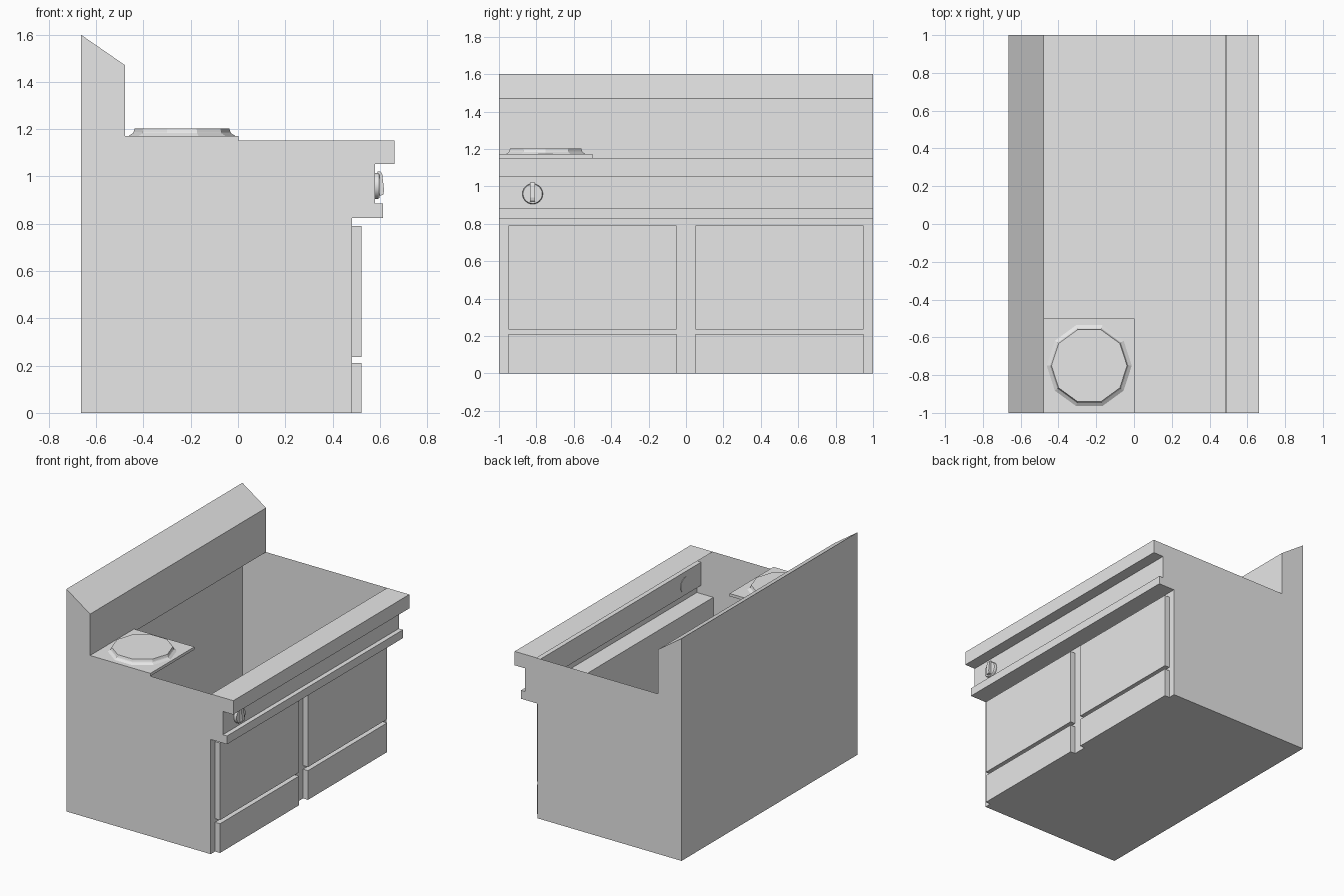
import bpy, bmesh, math
from mathutils import Matrix

if "Cube" in bpy.data.objects:
    bpy.data.objects.remove(bpy.data.objects["Cube"])

grey = bpy.data.materials.new("plain_grey")
grey.diffuse_color = (0.8, 0.8, 0.8, 1)
grey.use_nodes = True
grey.node_tree.nodes["Principled BSDF"].inputs["Base Color"].default_value = grey.diffuse_color


def finish(name, bm):
    me = bpy.data.meshes.new(name)
    bm.to_mesh(me)
    bm.free()
    me.materials.append(grey)
    ob = bpy.data.objects.new(name, me)
    bpy.context.collection.objects.link(ob)
    return ob


def extrude_profile(name, pts, y0, y1, skip=()):
    """Clockwise x-z outline swept along y; segments listed in skip stay open."""
    bm = bmesh.new()
    a = [bm.verts.new((x, y0, z)) for x, z in pts]
    b = [bm.verts.new((x, y1, z)) for x, z in pts]
    n = len(pts)
    bm.faces.new(a[::-1])
    bm.faces.new(b)
    for i in range(n):
        if i not in skip:
            j = (i + 1) % n
            bm.faces.new((a[i], a[j], b[j], b[i]))
    return finish(name, bm)


def box(name, x0, x1, y0, y1, z0, z1):
    return extrude_profile(name, [(x0, z0), (x0, z1), (x1, z1), (x1, z0)], y0, y1)


def lathe(name, rings, sides, matrix):
    """Capped stack of (radius, height) rings."""
    bm = bmesh.new()
    loops = []
    for r, h in rings:
        loops.append([bm.verts.new((r * math.cos(2 * math.pi * k / sides),
                                    r * math.sin(2 * math.pi * k / sides), h))
                      for k in range(sides)])
    for lo, hi in zip(loops, loops[1:]):
        for k in range(sides):
            m = (k + 1) % sides
            bm.faces.new((lo[k], lo[m], hi[m], hi[k]))
    bm.faces.new(loops[0][::-1])
    bm.faces.new(loops[-1])
    bm.transform(matrix)
    return finish(name, bm)


# Cabinet shell: splashback, open well, front rail, control strip and ledge
outline = [(-0.665, 0), (-0.665, 1.6), (-0.477, 1.47), (-0.477, 1.152),
           (0.487, 1.152), (0.663, 1.152), (0.663, 1.052), (0.58, 1.052),
           (0.58, 0.885), (0.613, 0.885), (0.613, 0.825), (0.483, 0.825),
           (0.483, 0)]
extrude_profile("cabinet_body", outline, -1, 1, skip=(3,))

# Upper doors and lower drawers, mirrored about the centre post
for side, (y0, y1) in (("left", (-0.95, -0.05)), ("right", (0.05, 0.95))):
    box(side + "_door", 0.483, 0.522, y0, y1, 0.236, 0.79)
    box(side + "_drawer", 0.483, 0.522, y0, y1, 0, 0.21)

# Burner plate and ten-sided burner
box("burner_plate", -0.477, 0.003, -1, -0.5, 1.152, 1.172)
lathe("burner", [(0.225, 1.172), (0.208, 1.183), (0.205, 1.188), (0.2, 1.203)],
      10, Matrix.Translation((-0.237, -0.75, 0)))

# Control knob: round base and pointer grip
ky, kz = -0.82, 0.96
knob = lathe("knob_base", [(0.055, 0.577), (0.055, 0.592), (0.051, 0.598)], 24,
             Matrix.Translation((0, ky, kz)) @ Matrix.Rotation(math.pi / 2, 4, 'Y'))
bpy.context.view_layer.objects.active = knob
knob.select_set(True)
bpy.ops.object.shade_smooth_by_angle(angle=math.radians(30))
extrude_profile("knob_grip", [(0.59, 0.917), (0.59, 1.02), (0.602, 1.022),
                              (0.61, 1.01), (0.618, 0.94), (0.614, 0.922)],
                ky - 0.014, ky + 0.014)
